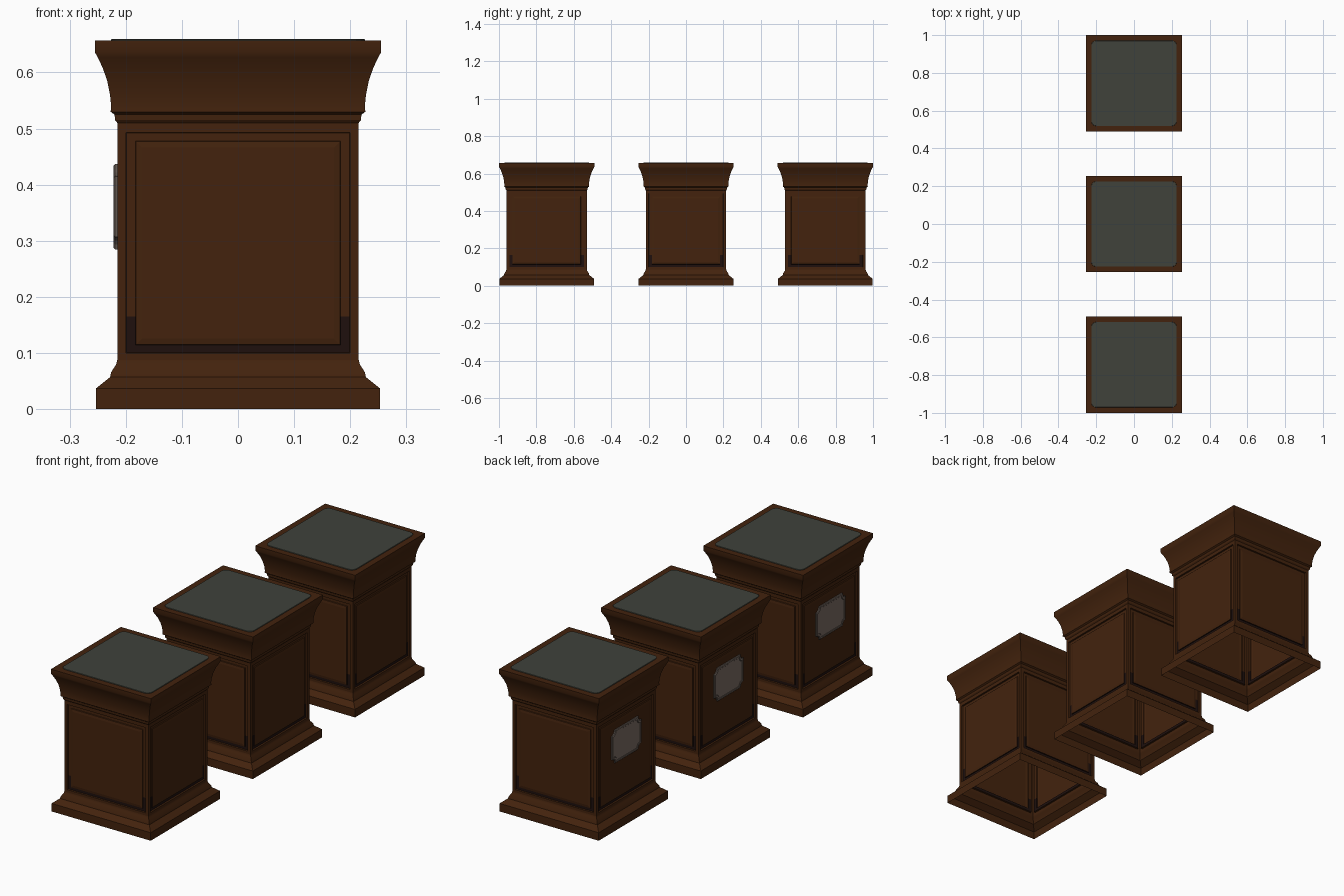
import bpy, bmesh, math
from mathutils import Vector

if "Cube" in bpy.data.objects:
    bpy.data.objects.remove(bpy.data.objects["Cube"])


def material(name, rgb):
    m = bpy.data.materials.new(name)
    m.diffuse_color = (*rgb, 1)
    m.use_nodes = True
    m.node_tree.nodes["Principled BSDF"].inputs["Base Color"].default_value = m.diffuse_color
    return m


WOOD = material("dark brown wood", (0.056, 0.0165, 0.004))
GRIME = material("blackened crevice", (0.013, 0.005, 0.004))
SLATE = material("grey green inlay", (0.050, 0.054, 0.043))
METAL = material("dull metal", (0.20, 0.15, 0.125))
RIM = material("worn metal rim", (0.12, 0.095, 0.08))

# Half-width and height of the square mouldings
BASE = [(0.253, 0), (0.253, 0.037), (0.228, 0.057), (0.226, 0.066),
        (0.217, 0.08), (0.215, 0.088)]
CORNICE = [(0.215, 0.51), (0.219, 0.515), (0.220, 0.525), (0.227, 0.530),
           (0.226, 0.540), (0.228, 0.560), (0.233, 0.585), (0.241, 0.608),
           (0.250, 0.627), (0.255, 0.636), (0.255, 0.657)]
# Nested rectangles of a side panel: half-width, bottom, top, distance from axis
PANEL = [(0.215, 0.088, 0.510, 0.215), (0.200, 0.100, 0.493, 0.215),
         (0.199, 0.101, 0.492, 0.208), (0.183, 0.114, 0.478, 0.208),
         (0.182, 0.115, 0.477, 0.212), (0.171, 0.126, 0.466, 0.214)]


def finish(bm, name, mats, y, smooth=None):
    bmesh.ops.remove_doubles(bm, verts=bm.verts, dist=0.0002)
    me = bpy.data.meshes.new(name)
    bm.to_mesh(me)
    bm.free()
    for m in mats:
        me.materials.append(m)
    ob = bpy.data.objects.new(name, me)
    ob.location.y = y
    bpy.context.collection.objects.link(ob)
    if smooth:
        bpy.ops.object.select_all(action='DESELECT')
        ob.select_set(True)
        bpy.context.view_layer.objects.active = ob
        bpy.ops.object.shade_smooth_by_angle(angle=math.radians(smooth))
    return ob


def bridge(bm, loops, cap=True):
    """Join equal closed loops with quads and close the last one."""
    rings = [[bm.verts.new(p) for p in loop] for loop in loops]
    n = len(rings[0])
    for a, b in zip(rings, rings[1:]):
        for i in range(n):
            j = (i + 1) % n
            bm.faces.new((a[i], a[j], b[j], b[i]))
    if cap:
        bm.faces.new(rings[-1])


def square(r, z):
    return [(-r, -r, z), (r, -r, z), (r, r, z), (-r, r, z)]


def side_point(k, t, z, d):
    """Point on side k (0 front, then counter-clockwise)."""
    return [(t, -d, z), (d, t, z), (-t, d, z), (-d, -t, z)][k]


def rounded(r, c, z, n=4):
    pts = []
    for k in range(4):
        cx, cy = [(1, 1), (-1, 1), (-1, -1), (1, -1)][k]
        for i in range(n + 1):
            a = math.pi / 2 * (k + i / n)
            pts.append((cx * (r - c) + c * math.cos(a),
                        cy * (r - c) + c * math.sin(a), z))
    return pts


def moulding(name, profile, y, cap):
    bm = bmesh.new()
    bridge(bm, [square(r, z) for r, z in profile], cap)
    finish(bm, name, [WOOD], y, 30)


def body(y):
    bm = bmesh.new()
    for k in range(4):
        bridge(bm, [[side_point(k, t, z, d) for t, z in
                     ((-w, lo), (w, lo), (w, hi), (-w, hi))]
                    for w, lo, hi, d in PANEL])
    # Cut the upright grooves so only their foot is blackened
    bmesh.ops.bisect_plane(bm, geom=bm.verts[:] + bm.edges[:] + bm.faces[:],
                           plane_co=(0, 0, 0.165), plane_no=(0, 0, 1))
    bm.normal_update()
    for f in bm.faces:
        c = f.calc_center_median()
        depth = max(abs(c.x), abs(c.y))
        if depth < 0.2115 and c.z < 0.165:
            f.material_index = 1
    finish(bm, "panelled_body", [WOOD, GRIME], y)


def inlay(y):
    bm = bmesh.new()
    bridge(bm, [rounded(0.226, 0.025, 0.656), rounded(0.226, 0.025, 0.659),
                rounded(0.225, 0.024, 0.660)])
    finish(bm, "top_inlay", [SLATE], y)


def plaque(y):
    # Plate outline with scooped corners
    def outline(w, h, c, x):
        pts = []
        for k, (sy, sz) in enumerate([(1, 1), (-1, 1), (-1, -1), (1, -1)]):
            for i in range(5):
                a = math.pi / 2 * (k + 2) + math.pi / 2 * (1 - i / 4)
                pts.append((x, sy * w + c * math.cos(a),
                            0.361 + sz * h + c * math.sin(a)))
        return [Vector(p) for p in reversed(pts)]

    bm = bmesh.new()
    bridge(bm, [outline(0.106, 0.076, 0.022, -0.210),
                outline(0.106, 0.076, 0.022, -0.219),
                outline(0.103, 0.073, 0.022, -0.222),
                outline(0.097, 0.067, 0.022, -0.222),
                outline(0.095, 0.065, 0.022, -0.220)])
    bm.normal_update()
    for f in bm.faces:
        c = f.calc_center_median()
        if -0.2215 < c.x and len(f.verts) == 4:
            f.material_index = 1
    finish(bm, "name_plate", [METAL, RIM], y)


# Three identical pedestals in a row
for y in (-0.745, 0, 0.745):
    moulding("base_moulding", BASE, y, False)
    body(y)
    moulding("cornice", CORNICE, y, True)
    inlay(y)
    plaque(y)
